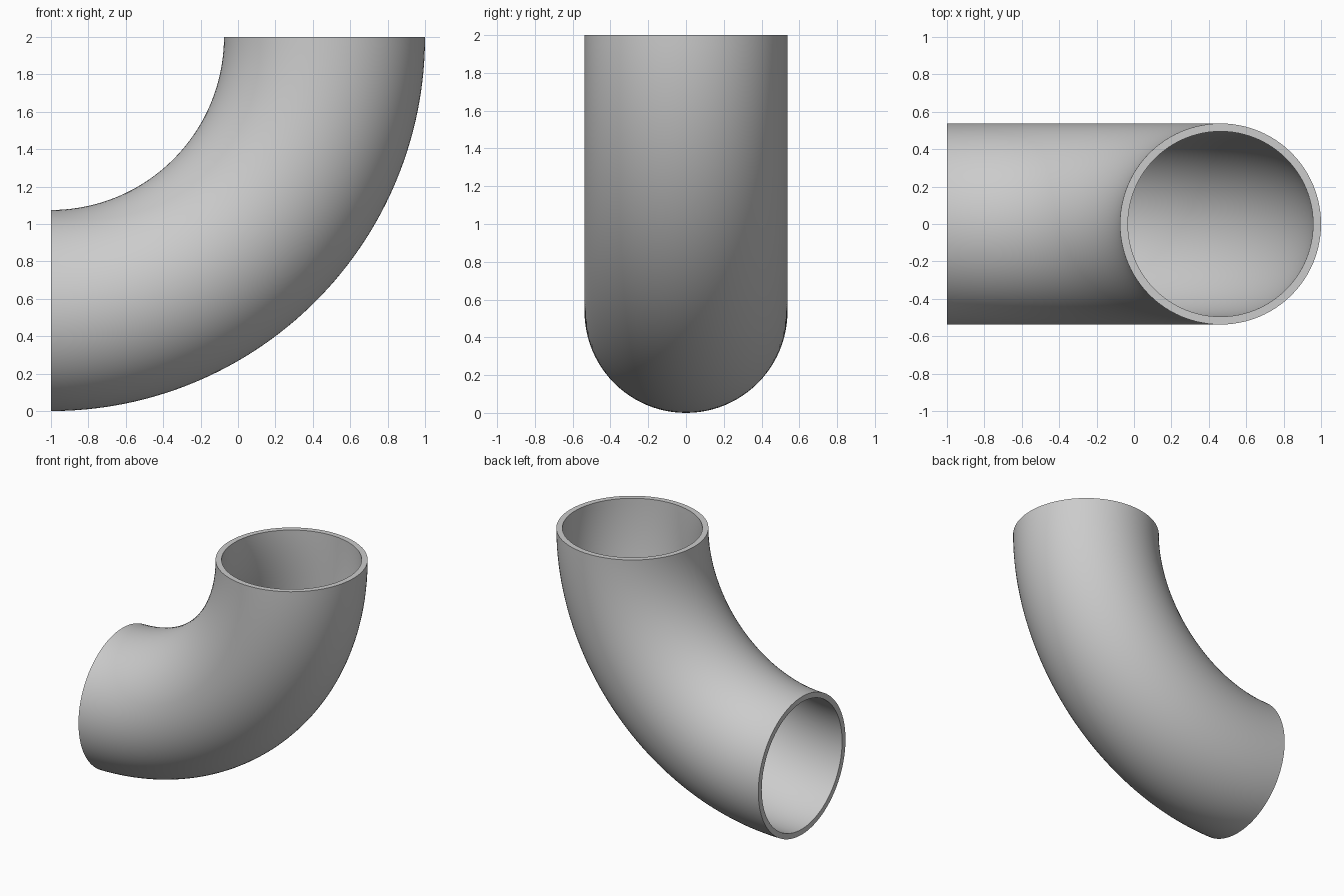
import bpy, bmesh, math
from mathutils import Matrix, Vector

cube = bpy.data.objects.get("Cube")
if cube:
    bpy.data.objects.remove(cube, do_unlink=True)

OUTER, INNER = 0.5375, 0.495      # tube radii
BEND = 2 - OUTER                  # radius of the bend centreline
PIVOT = Vector((-1, 0, 2))        # centre of the bend
SIDES, STEPS = 96, 64

# Light grey material
grey = bpy.data.materials.new("light grey")
grey.use_nodes = True
colour = (0.6, 0.6, 0.6, 1)
grey.diffuse_color = colour
grey.node_tree.nodes["Principled BSDF"].inputs["Base Color"].default_value = colour

bm = bmesh.new()


def ring(radius, step):
    """Circle of vertices across the pipe at one step of the quarter turn."""
    turn = Matrix.Rotation(-math.pi / 2 * step / STEPS, 3, 'Y')
    verts = []
    for i in range(SIDES):
        a = math.tau * i / SIDES
        point = Vector((0, radius * math.sin(a), radius * math.cos(a) - BEND))
        verts.append(bm.verts.new(PIVOT + turn @ point))
    return verts


# Outer wall up the bend, then inner wall back down; the joins form the flat rims
rings = [ring(OUTER, s) for s in range(STEPS + 1)]
rings += [ring(INNER, s) for s in reversed(range(STEPS + 1))]
for k, here in enumerate(rings):
    there = rings[(k + 1) % len(rings)]
    for i in range(SIDES):
        j = (i + 1) % SIDES
        bm.faces.new((here[i], here[j], there[j], there[i]))
bmesh.ops.recalc_face_normals(bm, faces=bm.faces)

mesh = bpy.data.meshes.new("pipe_elbow")
bm.to_mesh(mesh)
bm.free()
mesh.materials.append(grey)
elbow = bpy.data.objects.new("pipe_elbow", mesh)
bpy.context.collection.objects.link(elbow)

# Smooth walls with crisp rims
bpy.ops.object.select_all(action='DESELECT')
elbow.select_set(True)
bpy.context.view_layer.objects.active = elbow
bpy.ops.object.shade_smooth_by_angle(angle=math.radians(30))
